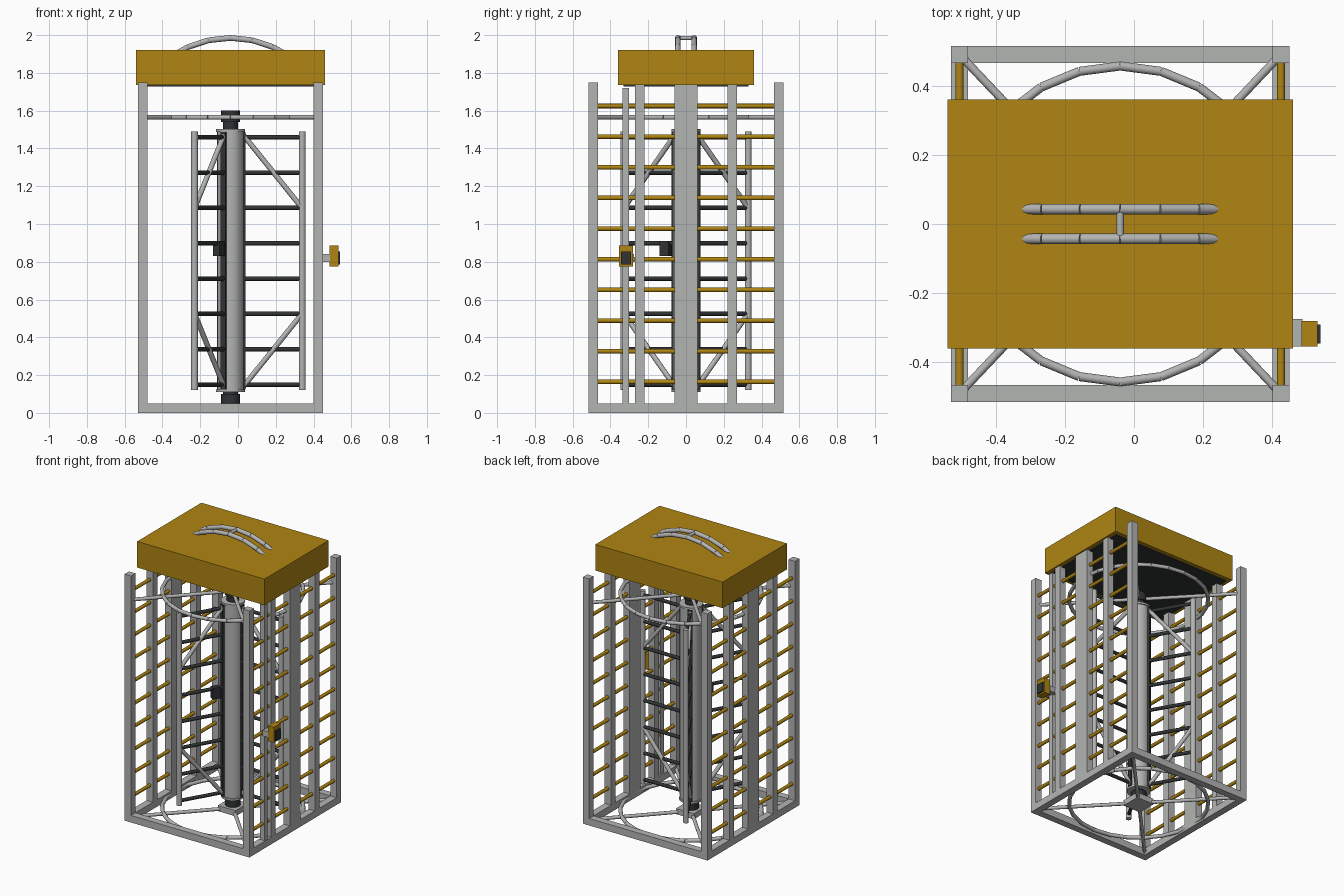
import bpy, bmesh, math
from mathutils import Vector, Matrix

if "Cube" in bpy.data.objects:
    bpy.data.objects.remove(bpy.data.objects["Cube"])

CX = -0.04  # centre of the cage in x


def material(name, rgb):
    m = bpy.data.materials.new(name)
    m.diffuse_color = (*rgb, 1)
    m.use_nodes = True
    m.node_tree.nodes["Principled BSDF"].inputs["Base Color"].default_value = m.diffuse_color
    return m


GOLD = material("golden yellow", (0.43, 0.235, 0.006))
GREY = material("steel grey", (0.45, 0.46, 0.45))
BLACK = material("near black", (0.03, 0.032, 0.034))


def box(bm, x0, x1, y0, y1, z0, z1, rot=None):
    m = Matrix.Translation(((x0 + x1) / 2, (y0 + y1) / 2, (z0 + z1) / 2)) @ \
        Matrix.Diagonal((x1 - x0, y1 - y0, z1 - z0, 1))
    bmesh.ops.create_cube(bm, size=1, matrix=(rot @ m) if rot else m)


def tube(bm, a, b, r, n=12):
    a, b = Vector(a), Vector(b)
    d = b - a
    m = Matrix.Translation((a + b) / 2) @ d.to_track_quat('Z', 'Y').to_matrix().to_4x4()
    bmesh.ops.create_cone(bm, cap_ends=True, segments=n, radius1=r, radius2=r,
                          depth=d.length, matrix=m)


def finish(bm, name, mat, smooth=False):
    me = bpy.data.meshes.new(name)
    bm.to_mesh(me)
    bm.free()
    ob = bpy.data.objects.new(name, me)
    bpy.context.collection.objects.link(ob)
    me.materials.append(mat)
    if smooth:
        bpy.ops.object.select_all(action='DESELECT')
        ob.select_set(True)
        bpy.context.view_layer.objects.active = ob
        bpy.ops.object.shade_smooth_by_angle(angle=math.radians(40))
    return ob


# base frame with centre plate
bm = bmesh.new()
for s in (-1, 1):
    y = s * 0.49
    box(bm, -0.53, 0.45, y - 0.025, y + 0.025, 0, 0.05)
    x = CX + s * 0.465
    box(bm, x - 0.025, x + 0.025, -0.465, 0.465, 0, 0.05)
box(bm, CX - 0.07, CX + 0.07, -0.07, 0.07, 0.01, 0.05)
finish(bm, "base_frame", GREY)

# upright posts on both sides
bm = bmesh.new()
for s in (-1, 1):
    x = CX + s * 0.465
    for y, h, top in ((-0.49, 0.025, 1.75), (-0.245, 0.025, 1.74), (0, 0.06, 1.74),
                      (0.245, 0.025, 1.74), (0.49, 0.025, 1.75)):
        box(bm, x - 0.025, x + 0.025, y - h, y + h, 0.05, top)
finish(bm, "side_posts", GREY)

# golden side bars
bm = bmesh.new()
for s in (-1, 1):
    for i in range(10):
        z = 0.164 + i * 0.1623
        tube(bm, (CX + s * 0.465, -0.47, z), (CX + s * 0.465, 0.47, z), 0.012)
finish(bm, "side_bars", GOLD, True)

# guide rings and corner braces, low and high
for name, z in (("lower", 0.025), ("upper", 1.565)):
    bm = bmesh.new()
    pts = [(CX + 0.457 * math.sin(i * math.tau / 24), 0.457 * math.cos(i * math.tau / 24), z)
           for i in range(24)]
    for i in range(24):
        tube(bm, pts[i], pts[(i + 1) % 24], 0.013)
    finish(bm, name + "_ring", GREY, True)
    bm = bmesh.new()
    for sx in (-1, 1):
        for sy in (-1, 1):
            tube(bm, (CX + sx * 0.455, sy * 0.48, z), (CX + sx * 0.02, sy * 0.02, z), 0.012)
    finish(bm, name + "_braces", GREY, True)

# rotor column with end discs
bm = bmesh.new()
tube(bm, (CX, 0, 0.11), (CX, 0, 1.5), 0.07, 32)
for z in (0.11, 1.488):
    tube(bm, (CX, 0, z), (CX, 0, z + 0.014), 0.077, 32)
finish(bm, "rotor_column", GREY, True)

# bearings above and below the column
bm = bmesh.new()
for z0, z1, r in ((0.05, 0.1, 0.05), (0.1, 0.115, 0.04), (1.5, 1.54, 0.04), (1.54, 1.6, 0.05)):
    tube(bm, (CX, 0, z0), (CX, 0, z1), r, 24)
finish(bm, "rotor_bearings", BLACK, True)

# three rotor wings: dark bars and strips, grey rods and diagonals
bars, strips, rods = bmesh.new(), bmesh.new(), bmesh.new()
for k in range(3):
    rot = Matrix.Translation((CX, 0, 0)) @ Matrix.Rotation(k * math.tau / 3, 4, 'Z')

    def at(r, z):
        return rot @ Vector((r, 0, z))

    box(strips, 0.05, 0.08, -0.015, 0.015, 0.125, 1.488, rot)
    for i in range(8):
        z = 0.15 + i * 0.187
        tube(bars, at(0.06, z), at(0.38, z), 0.012)
    tube(rods, at(0.38, 0.12), at(0.38, 1.49), 0.018, 16)
    tube(rods, at(0.065, 1.475), at(0.375, 1.09), 0.014)
    tube(rods, at(0.065, 0.135), at(0.375, 0.52), 0.014)
    if k == 2:  # latch box on the front left wing
        box(strips, 0.095, 0.15, -0.02, 0.02, 0.83, 0.91, rot)
finish(bars, "wing_bars", BLACK, True)
finish(strips, "wing_strips_and_latch", BLACK)
finish(rods, "wing_rods", GREY, True)

# roof box and dark underside
bm = bmesh.new()
box(bm, -0.54, 0.46, -0.36, 0.36, 1.735, 1.92)
finish(bm, "roof_box", GOLD)
bm = bmesh.new()
box(bm, -0.51, 0.43, -0.33, 0.33, 1.729, 1.737)
finish(bm, "roof_underside", BLACK)

# two arched roof handles with a link
bm = bmesh.new()
for y in (-0.043, 0.043):
    p = [(CX + 0.55 * math.sin(math.radians(a)), y, 1.435 + 0.55 * math.cos(math.radians(a)))
         for a in range(-36, 37, 12)]
    for a, b in zip(p, p[1:]):
        tube(bm, a, b, 0.015)
tube(bm, (CX, -0.043, 1.985), (CX, 0.043, 1.985), 0.011)
finish(bm, "roof_handles", GREY, True)

# reader post, bracket and reader
bm = bmesh.new()
box(bm, 0.41, 0.445, -0.337, -0.302, 0.05, 1.72)
box(bm, 0.44, 0.487, -0.355, -0.275, 0.8, 0.84)
finish(bm, "reader_post", GREY)
bm = bmesh.new()
box(bm, 0.485, 0.531, -0.355, -0.28, 0.775, 0.885)
finish(bm, "reader_case", GOLD)
bm = bmesh.new()
box(bm, 0.529, 0.54, -0.345, -0.29, 0.785, 0.855)
finish(bm, "reader_face", BLACK)
